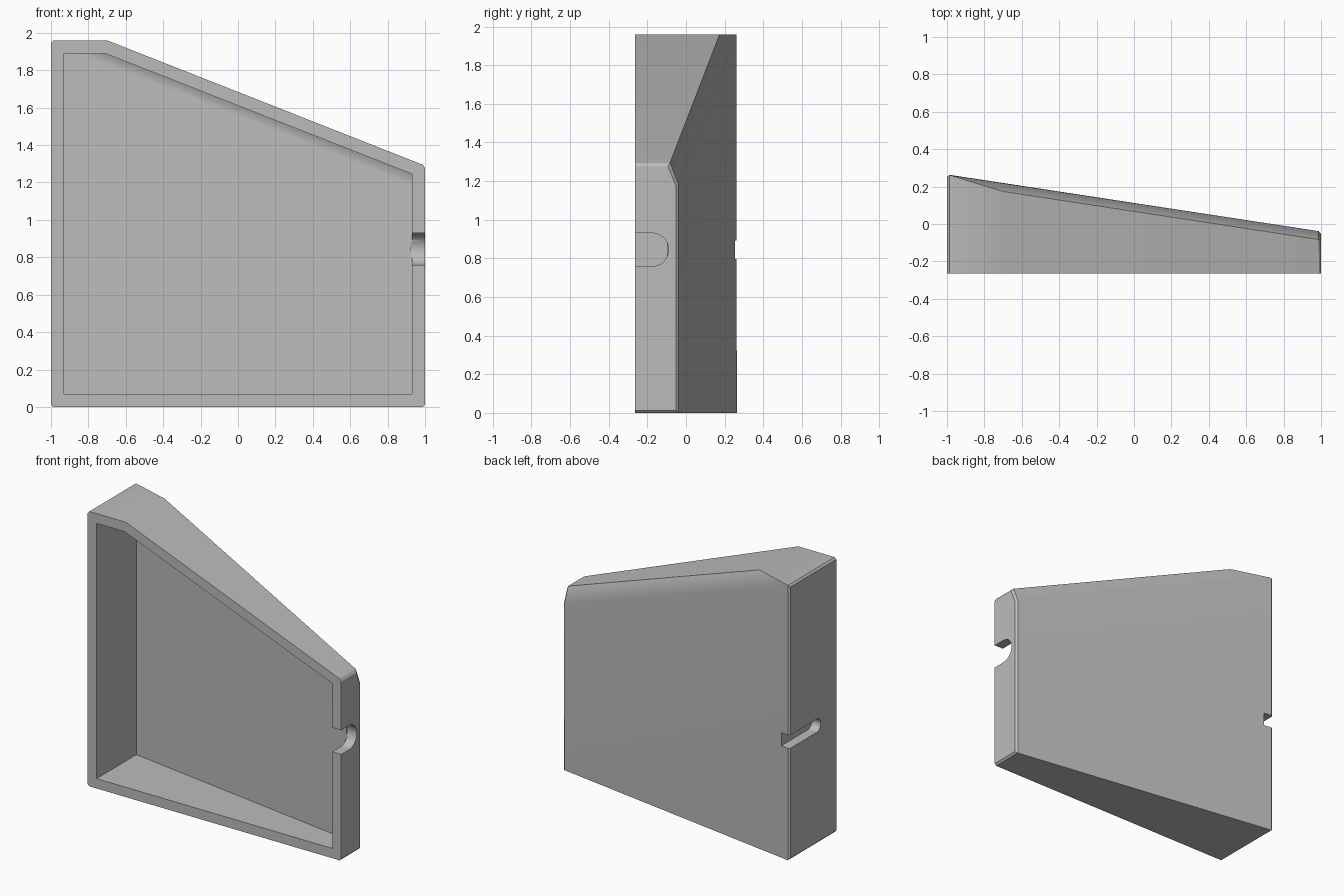
import bpy, bmesh, math
from mathutils import Vector

cube = bpy.data.objects.get("Cube")
if cube:
    bpy.data.objects.remove(cube, do_unlink=True)

FRONT = -0.265
WALL = 0.07
SLOT_Z = 0.845

grey = bpy.data.materials.new("light grey plastic")
grey.use_nodes = True
colour = (0.5, 0.5, 0.5, 1)
grey.diffuse_color = colour
grey.node_tree.nodes["Principled BSDF"].inputs["Base Color"].default_value = colour

# Slanted back plane and the chamfer above it
back_point = Vector((-1, 0.265, 0))
back_normal = Vector((0.1525, 1, 0)).normalized()
a, b, c = Vector((-0.7, 0.174, 1.96)), Vector((1, -0.085, 1.29)), Vector((1, -0.04, 1.18))
chamfer_normal = (a - b).cross(c - b).normalized()
if chamfer_normal.y < 0:
    chamfer_normal.negate()


def make_object(name, bm):
    bmesh.ops.recalc_face_normals(bm, faces=bm.faces[:])
    mesh = bpy.data.meshes.new(name)
    bm.to_mesh(mesh)
    bm.free()
    mesh.materials.append(grey)
    obj = bpy.data.objects.new(name, mesh)
    bpy.context.collection.objects.link(obj)
    return obj


def prism(points, offset):
    """Extrude a closed loop of points into a solid."""
    bm = bmesh.new()
    face = bm.faces.new([bm.verts.new(p) for p in points])
    ext = bmesh.ops.extrude_face_region(bm, geom=[face])
    bmesh.ops.translate(bm, vec=offset, verts=[v for v in ext["geom"] if isinstance(v, bmesh.types.BMVert)])
    return bm


def wedge(outline, front, inset):
    """Side-walled block trimmed by the slanted back and the chamfer."""
    bm = prism([(x, front, z) for x, z in outline], (0, 1.2, 0))
    for point, normal in ((back_point, back_normal), (b, chamfer_normal)):
        bmesh.ops.bisect_plane(bm, geom=bm.verts[:] + bm.edges[:] + bm.faces[:], dist=0.003,
                               plane_co=point - normal * inset, plane_no=normal, clear_outer=True)
        bmesh.ops.holes_fill(bm, edges=[e for e in bm.edges if e.is_boundary], sides=0)
    bmesh.ops.remove_doubles(bm, verts=bm.verts[:], dist=0.006)
    bmesh.ops.recalc_face_normals(bm, faces=bm.faces[:])
    return bm


def slot(name, x, y_round, y_open, radius):
    """Cutter with one round end, running through a side wall."""
    points = [(x, y_open, SLOT_Z + radius), (x, y_open, SLOT_Z - radius)]
    side = 1 if y_open > y_round else -1
    for i in range(17):
        t = math.pi * i / 16 - math.pi / 2
        points.append((x, y_round + side * radius * (1 - math.cos(t)), SLOT_Z + radius * math.sin(t)))
    return make_object(name, prism(points, (0.14, 0, 0)))


# Outer shell with slightly eased corners
bm = wedge([(-1, 0), (1, 0), (1, 1.29), (-0.7, 1.96), (-1, 1.96)], FRONT, 0)
eased = []
for e in bm.edges:
    p, q = (v.co for v in e.verts)
    mid = (p + q) / 2
    along_depth = abs(p.x - q.x) < 0.01 and abs(p.z - q.z) < 0.01 and abs(mid.x) > 0.9
    back_side = abs(p.x - q.x) < 0.01 and abs(mid.x) > 0.9 and mid.y > -0.1
    if along_depth or back_side:
        eased.append(e)
bmesh.ops.bevel(bm, geom=eased, offset=0.013, segments=1, affect="EDGES", clamp_overlap=True)
shell = make_object("cover_shell", bm)

# Hollow interior, cable slot in one wall and notch in the other
inner = 1 - WALL
cutters = [
    make_object("cavity_cutter", wedge(
        [(-inner, WALL), (inner, WALL), (inner, 1.245), (-0.71, 1.89), (-inner, 1.89)], -0.5, WALL)),
    slot("left_slot_cutter", -1.07, -0.09, 0.5, 0.047),
    slot("right_notch_cutter", 0.925, -0.09, -0.5, 0.086),
]
bpy.ops.object.select_all(action="DESELECT")
bpy.context.view_layer.objects.active = shell
shell.select_set(True)
for cutter in cutters:
    mod = shell.modifiers.new("cut", "BOOLEAN")
    mod.operation = "DIFFERENCE"
    mod.solver = "EXACT"
    mod.object = cutter
    bpy.ops.object.modifier_apply(modifier=mod.name)
    bpy.data.objects.remove(cutter, do_unlink=True)

# Soft shading over the shallow bends, crisp everywhere else
bpy.ops.object.shade_smooth_by_angle(angle=math.radians(30))
weighted = shell.modifiers.new("weighted normals", "WEIGHTED_NORMAL")
weighted.keep_sharp = True
